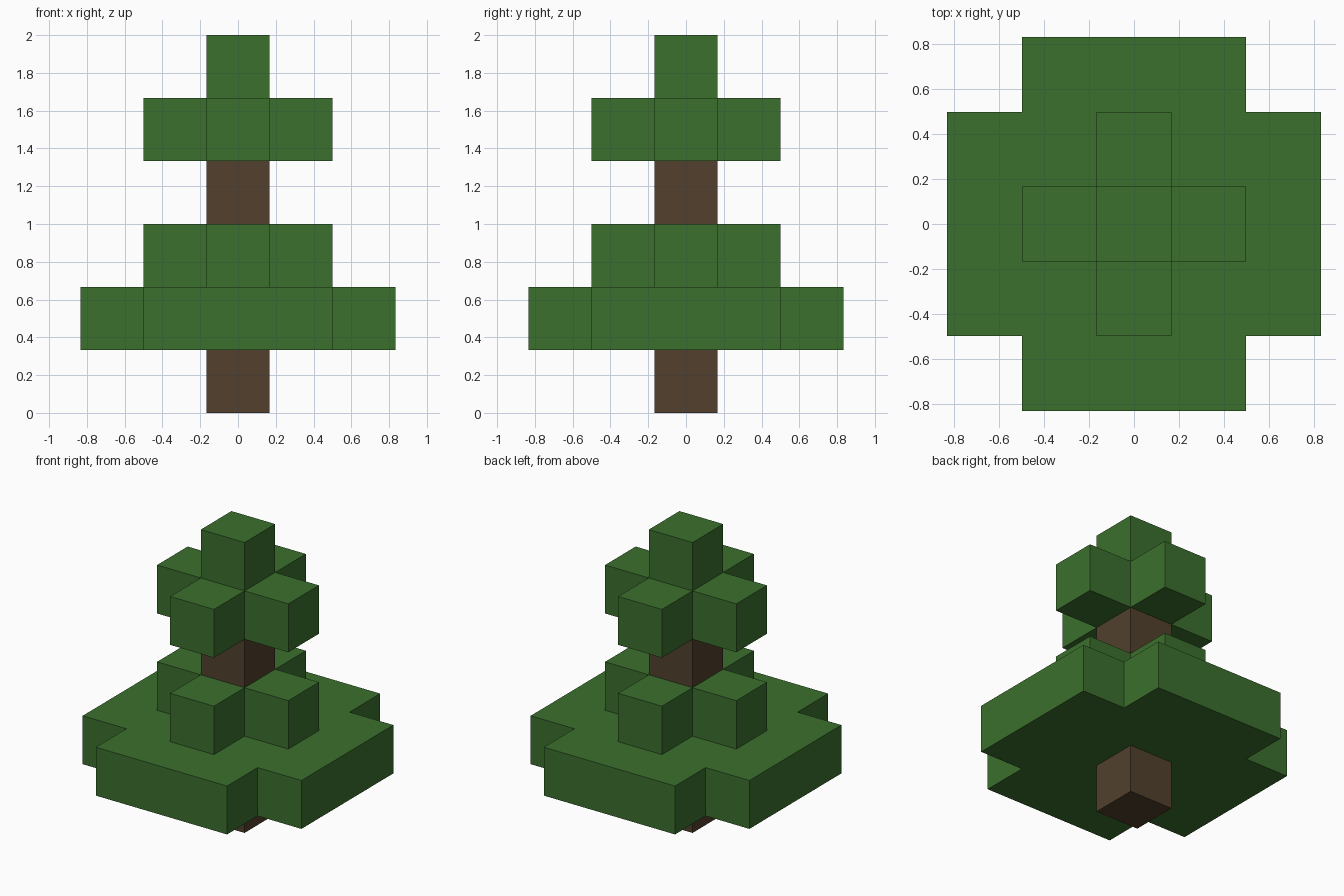
import bpy
import bmesh

U = 1 / 3  # edge of one block

cube = bpy.data.objects.get("Cube")
if cube:
    bpy.data.objects.remove(cube, do_unlink=True)


def make_material(name, rgb):
    color = (*rgb, 1.0)
    mat = bpy.data.materials.new(name)
    mat.use_nodes = True
    mat.diffuse_color = color
    bsdf = next(n for n in mat.node_tree.nodes if n.type == "BSDF_PRINCIPLED")
    bsdf.inputs["Base Color"].default_value = color
    bsdf.inputs["Roughness"].default_value = 0.9
    return mat


def extrude_profile(name, outline, layer, mat):
    """Extrude a flat outline into a slab one block high."""
    bm = bmesh.new()
    base = bm.faces.new([bm.verts.new((x, y, layer * U)) for x, y in outline])
    top = bmesh.ops.extrude_face_region(bm, geom=[base], use_keep_orig=True)
    verts = [v for v in top["geom"] if isinstance(v, bmesh.types.BMVert)]
    bmesh.ops.translate(bm, verts=verts, vec=(0, 0, U))
    bmesh.ops.recalc_face_normals(bm, faces=bm.faces)
    mesh = bpy.data.meshes.new(name)
    bm.to_mesh(mesh)
    bm.free()
    mesh.materials.append(mat)
    obj = bpy.data.objects.new(name, mesh)
    bpy.context.collection.objects.link(obj)
    return obj


def square(half):
    return [(-half, -half), (half, -half), (half, half), (-half, half)]


def cross(arm, reach):
    """Plus-shaped outline: one notched corner turned four times."""
    points = []
    corner = [(reach, -arm), (reach, arm), (arm, arm)]
    for _ in range(4):
        points += corner
        corner = [(-y, x) for x, y in corner]
    return points


leaf = make_material("leaf green", (0.0437, 0.162, 0.0262))
bark = make_material("bark brown", (0.0843, 0.0513, 0.0262))

# Trunk blocks
extrude_profile("lower_trunk", square(U / 2), 0, bark)
extrude_profile("upper_trunk", square(U / 2), 3, bark)

# Foliage tiers
extrude_profile("wide_foliage", cross(1.5 * U, 2.5 * U), 1, leaf)
extrude_profile("middle_foliage", cross(0.5 * U, 1.5 * U), 2, leaf)
extrude_profile("upper_foliage", cross(0.5 * U, 1.5 * U), 4, leaf)
extrude_profile("foliage_tip", square(U / 2), 5, leaf)
